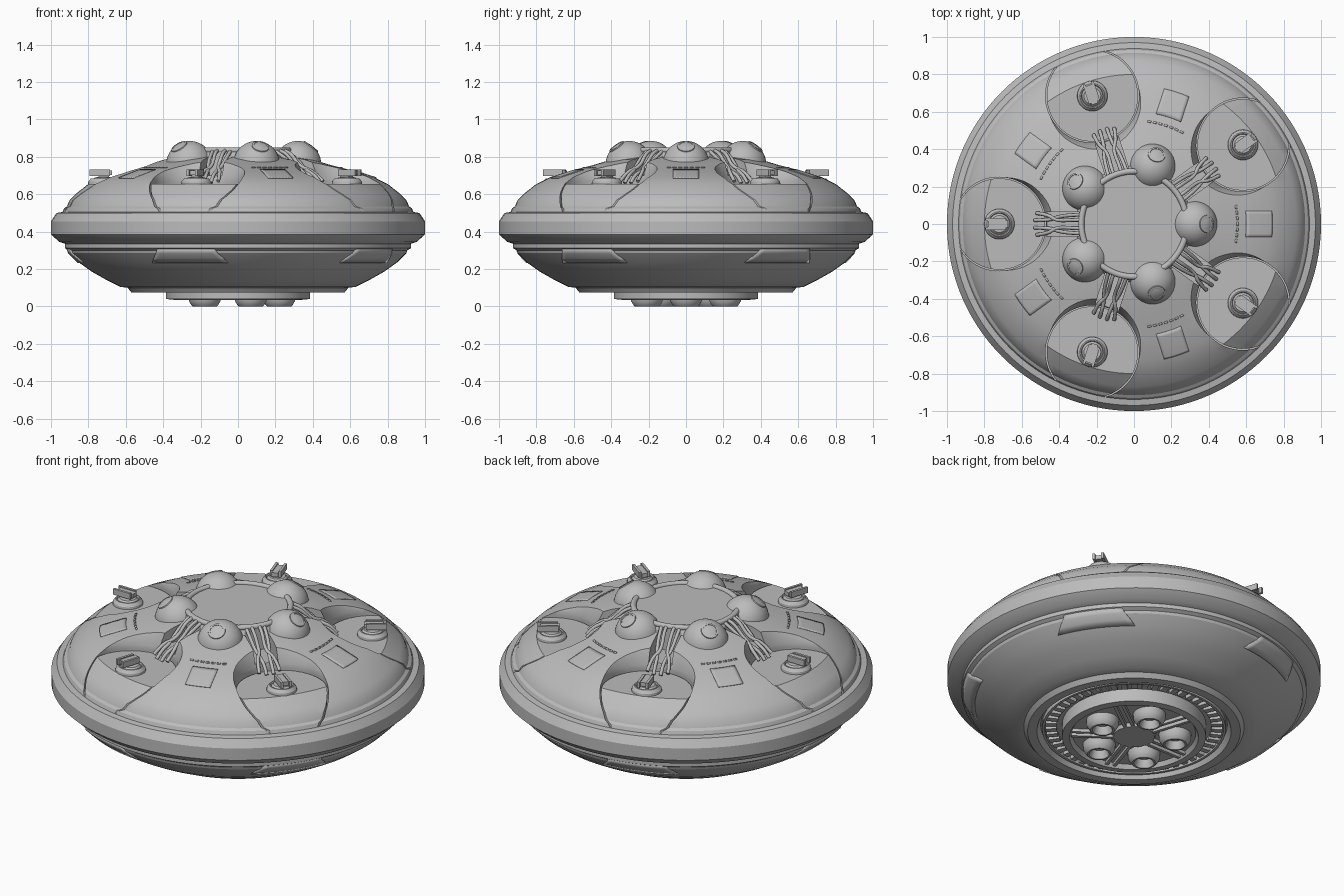
import bpy, bmesh, math
from mathutils import Matrix, Vector

if "Cube" in bpy.data.objects:
    bpy.data.objects.remove(bpy.data.objects["Cube"])

TAU = math.tau
DOME_ANGLES = [TAU * k / 5 for k in range(5)]
BAY_ANGLES = [a + TAU / 10 for a in DOME_ANGLES]

grey = bpy.data.materials.new("hull_grey")
grey.diffuse_color = (0.5, 0.5, 0.5, 1)
grey.use_nodes = True
grey.node_tree.nodes["Principled BSDF"].inputs["Base Color"].default_value = grey.diffuse_color


def finish(name, bm, smooth=32):
    """Turn a bmesh into a named, coloured object."""
    bmesh.ops.recalc_face_normals(bm, faces=bm.faces)
    me = bpy.data.meshes.new(name)
    bm.to_mesh(me)
    bm.free()
    me.materials.append(grey)
    ob = bpy.data.objects.new(name, me)
    bpy.context.collection.objects.link(ob)
    if smooth:
        shade(ob, smooth)
    return ob


def shade(ob, deg=32):
    bpy.ops.object.select_all(action='DESELECT')
    ob.select_set(True)
    bpy.context.view_layer.objects.active = ob
    bpy.ops.object.shade_smooth_by_angle(angle=math.radians(deg))


def lathe(bm, profile, n=48, mat=Matrix(), loop=False):
    """Spin (radius, height) points round z; radius 0 becomes a pole."""
    rings = []
    for r, z in profile:
        count = 1 if r == 0 else n
        rings.append([bm.verts.new(mat @ Vector((r * math.cos(TAU * i / n), r * math.sin(TAU * i / n), z)))
                      for i in range(count)])
    pairs = list(zip(rings, rings[1:])) + ([(rings[-1], rings[0])] if loop else [])
    for a, b in pairs:
        for i in range(n):
            j = (i + 1) % n
            if len(a) == 1:
                bm.faces.new((a[0], b[i], b[j]))
            elif len(b) == 1:
                bm.faces.new((a[i], a[j], b[0]))
            else:
                bm.faces.new((a[i], a[j], b[j], b[i]))


def box(bm, lo, hi, mat=Matrix()):
    lo, hi = Vector(lo), Vector(hi)
    m = mat @ Matrix.Translation((lo + hi) / 2) @ Matrix.Diagonal((*(hi - lo), 1))
    bmesh.ops.create_cube(bm, size=1, matrix=m)


def spin(a, r=0, z=0):
    return Matrix.Rotation(a, 4, 'Z') @ Matrix.Translation((r, 0, z))


# Hull outline, from the underside centre out and back to the top centre
lower = [(0, .06), (.33, .06), (.345, .036), (.385, .04), (.385, .115), (.50, .115), (.52, .075),
         (.57, .075), (.59, .10), (.63, .105), (.70, .14), (.78, .185), (.85, .235), (.90, .285),
         (.905, .30), (.925, .312), (.925, .335), (.955, .345), (1, .385)]
upper = [(1, .455), (.97, .50), (.938, .505), (.93, .525), (.915, .535), (.90, .57), (.87, .60),
         (.80, .655), (.73, .69), (.62, .725), (.50, .755), (.40, .785), (.31, .80), (.29, .835), (0, .835)]
bm = bmesh.new()
lathe(bm, lower + upper, 120)
hull = finish("hull", bm, 0)

# Cutters: round weapon bays, radial pipe slots, panel seams
bm = bmesh.new()
for a in BAY_ANGLES:
    lathe(bm, [(0, .655), (.25, .655), (.25, .69), (.285, .77), (.285, .95), (0, .95)], 64, spin(a, .72))
bays = finish("bay_cutter", bm, 0)
bm = bmesh.new()
for a in BAY_ANGLES:
    box(bm, (.295, -.065, .70), (.53, .065, .95), spin(a))
slots = finish("slot_cutter", bm, 0)
bm = bmesh.new()
for a in BAY_ANGLES:
    lathe(bm, [(.244, .508), (.251, .508), (.251, .665), (.244, .665)], 64, spin(a, .72), loop=True)
seams = finish("seam_cutter", bm, 0)
for cutter in (bays, slots, seams):
    mod = hull.modifiers.new(cutter.name, 'BOOLEAN')
    mod.operation, mod.solver, mod.object = 'DIFFERENCE', 'EXACT', cutter
    bpy.context.view_layer.objects.active = hull
    bpy.ops.object.modifier_apply(modifier=mod.name)
    bpy.data.objects.remove(cutter)
shade(hull, 25)


def surface(profile, key, x):
    """Interpolate the other coordinate of a profile at x."""
    for p, q in zip(profile, profile[1:]):
        lo, hi = sorted((p[key], q[key]))
        if lo <= x <= hi and hi > lo:
            t = (x - p[key]) / (q[key] - p[key])
            return p[1 - key] + t * (q[1 - key] - p[1 - key])
    return 0


def plate(bm, angle, rows, n=8):
    """Thin raised plate; rows are (radius, height, half angle)."""
    grid = [[bm.verts.new((r * math.cos(angle + h * (2 * i / n - 1)),
                           r * math.sin(angle + h * (2 * i / n - 1)), z)) for i in range(n + 1)]
            for r, z, h in rows]
    for a, b in zip(grid, grid[1:]):
        for i in range(n):
            bm.faces.new((a[i], a[i + 1], b[i + 1], b[i]))


def thicken(ob, t):
    mod = ob.modifiers.new("thickness", 'SOLIDIFY')
    mod.thickness, mod.offset = t, 0
    bpy.context.view_layer.objects.active = ob
    bpy.ops.object.modifier_apply(modifier=mod.name)


# Square hatches and dashed strips on the upper hull
bm = bmesh.new()
for a in DOME_ANGLES:
    plate(bm, a, [(r, surface(upper, 0, r) + .001, .07 / r) for r in (.60, .62, .67, .73, .74)])
    for k in range(-3, 4):
        plate(bm, a + k * .055, [(r, surface(upper, 0, r) + .001, .018) for r in (.548, .558)], 1)
thicken(finish("hatches", bm), .006)

# Flank panels below the rim, in line with the bays
bm = bmesh.new()
for a in BAY_ANGLES:
    rows = []
    for r, z in ((.85, .235), (.875, .26), (.90, .285), (.912, .31)):
        rows.append((r + .003, z, math.sqrt(.0625 - (r - .72) ** 2) / r))
    plate(bm, a, rows, 12)
thicken(finish("flank_panels", bm), .009)

# Domes with round outward-tilted lenses
bm = bmesh.new()
for a in DOME_ANGLES:
    bmesh.ops.create_uvsphere(bm, u_segments=40, v_segments=24, radius=.125, matrix=spin(a, .32, .76))
finish("domes", bm)
bm = bmesh.new()
for a in DOME_ANGLES:
    m = spin(a, .32, .76) @ Matrix.Rotation(math.radians(36), 4, 'Y')
    lathe(bm, [(.034, .115), (.036, .123), (.046, .121), (.048, .11)], 32, m)
    lathe(bm, [(.036, .11), (.036, .121), (0, .122)], 32, m)
finish("dome_lenses", bm)

# Tube ring joining the domes
bm = bmesh.new()
lathe(bm, [(.282 + .016 * math.cos(TAU * i / 12), .835 + .015 * math.sin(TAU * i / 12)) for i in range(12)],
      80, loop=True)
finish("dome_ring", bm, 60)

# Pipes running from the ring down into each bay
cu = bpy.data.curves.new("pipes", 'CURVE')
cu.dimensions, cu.bevel_depth, cu.bevel_resolution, cu.use_fill_caps = '3D', .010, 2, True
paths = [[(.285, s * .022, .835), (.33, s * .022, .825), (.38, s * .018, .765), (.42, s * .022, .74),
          (.46, s * .05, .725), (.52, s * .058, .67)] for s in (-1, 1)]
paths += [[(.285, s * .05, .83), (.34, s * .048, .80), (.40, s * .04, .75), (.44, s * .025, .725),
           (.50, s * .02, .70), (.53, s * .02, .66)] for s in (-1, 1)]
for a in BAY_ANGLES:
    for path in paths:
        sp = cu.splines.new('NURBS')
        sp.points.add(len(path) - 1)
        for p, co in zip(sp.points, path):
            p.co = (*(spin(a) @ Vector(co)), 1)
        sp.use_endpoint_u, sp.order_u, sp.resolution_u = True, 3, 4
pipes = bpy.data.objects.new("pipes", cu)
bpy.context.collection.objects.link(pipes)
cu.materials.append(grey)
bpy.ops.object.select_all(action='DESELECT')
pipes.select_set(True)
bpy.context.view_layer.objects.active = pipes
bpy.ops.object.convert(target='MESH')
shade(bpy.context.view_layer.objects.active, 50)

# Turrets: round base and a forked emitter pointing outward
bm = bmesh.new()
for a in BAY_ANGLES:
    lathe(bm, [(0, .65), (.082, .65), (.08, .668), (.066, .685), (.06, .685), (.056, .678), (.045, .69), (0, .695)],
          32, spin(a, .72))
finish("turret_bases", bm)
bm = bmesh.new()
for a in BAY_ANGLES:
    m = spin(a, .72)
    box(bm, (-.03, -.02, .67), (.025, .02, .712), m)
    box(bm, (-.045, -.018, .703), (.06, .018, .726), m)
    for s in (-1, 1):
        box(bm, (-.035, s * .024 - .007, .698), (.075, s * .024 + .007, .732), m)
finish("turret_emitters", bm, 0)

# Underside: slatted vent ring, hub, spokes and nozzles
bm = bmesh.new()
for k in range(50):
    box(bm, (.415, -.016, .095), (.475, .016, .12), spin(TAU * k / 50))
finish("vent_slats", bm, 0)
bm = bmesh.new()
lathe(bm, [(.478, .12), (.478, .088), (.492, .088), (.492, .12)], 80)
finish("vent_rim", bm)
bm = bmesh.new()
lathe(bm, [(0, .04), (.11, .04), (.12, .065)], 40)
for a in BAY_ANGLES:
    for s in (-1, 1):
        box(bm, (.10, s * .022 - .009, .042), (.335, s * .022 + .009, .065), spin(a))
finish("underside_hub", bm)
bm = bmesh.new()
for a in DOME_ANGLES:
    lathe(bm, [(.088, .065), (.085, .03), (.072, .008), (.064, 0), (.054, 0), (.046, .02), (.04, .045),
               (.02, .045), (0, .03)], 32, spin(a, .22))
finish("nozzles", bm)
